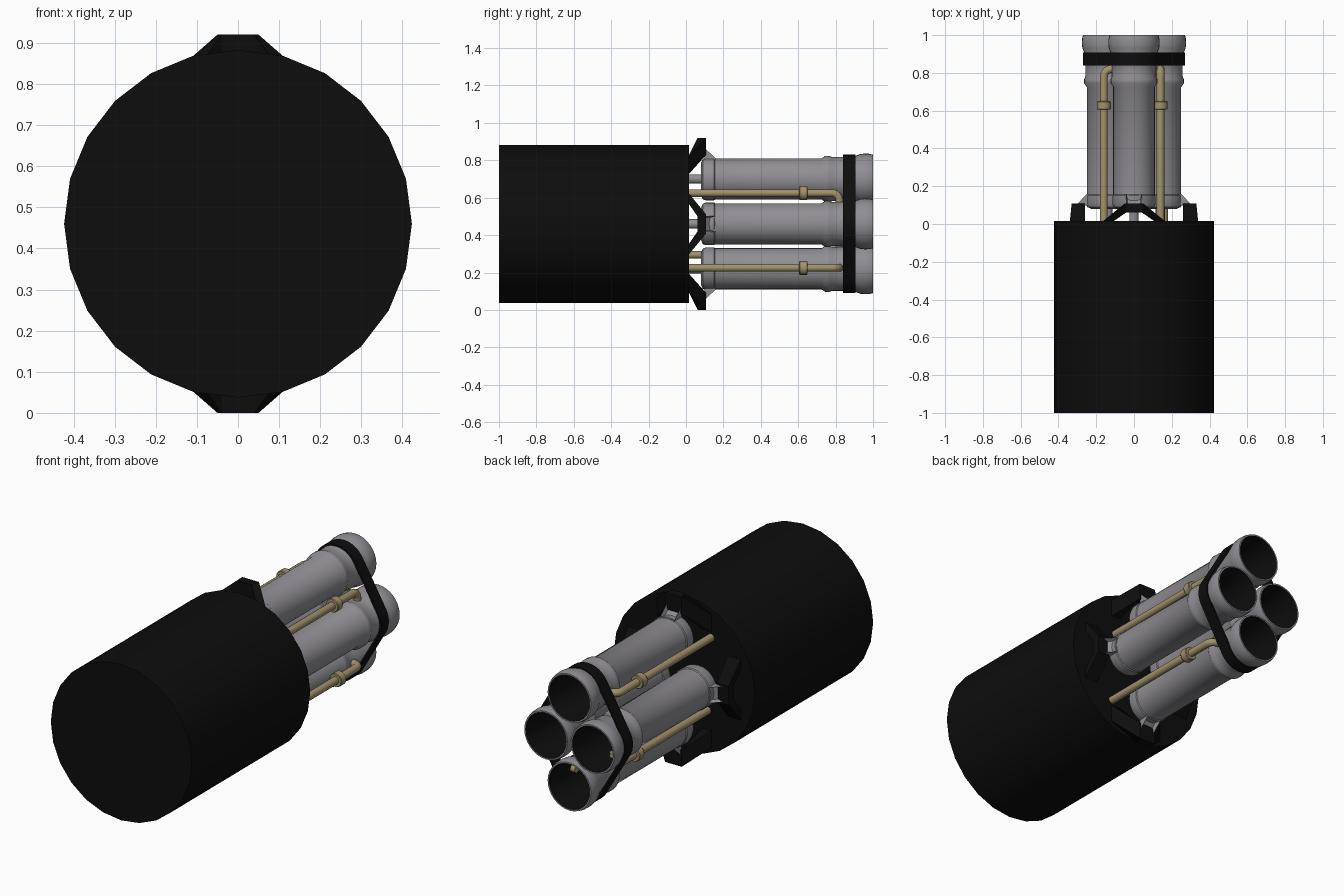
import bpy, bmesh, math
from mathutils import Vector

if "Cube" in bpy.data.objects:
    bpy.data.objects.remove(bpy.data.objects["Cube"])

ZC = 0.46  # height of the long axis


def mat(name, rgb):
    m = bpy.data.materials.new(name)
    m.diffuse_color = (*rgb, 1)
    m.use_nodes = True
    m.node_tree.nodes["Principled BSDF"].inputs["Base Color"].default_value = m.diffuse_color
    return m


BLACK = mat("matte black", (0.004, 0.004, 0.004))
GREY = mat("metal grey", (0.28, 0.27, 0.29))
TAN = mat("pipe tan", (0.36, 0.29, 0.15))


def finish(name, bm, mats, smooth=None):
    bmesh.ops.recalc_face_normals(bm, faces=bm.faces)
    me = bpy.data.meshes.new(name)
    bm.to_mesh(me)
    bm.free()
    ob = bpy.data.objects.new(name, me)
    bpy.context.collection.objects.link(ob)
    for m in mats:
        me.materials.append(m)
    if smooth:
        bpy.ops.object.select_all(action='DESELECT')
        ob.select_set(True)
        bpy.context.view_layer.objects.active = ob
        bpy.ops.object.shade_smooth_by_angle(angle=math.radians(smooth))
    return ob


def lathe(name, cx, cz, profile, n, mats, dark_from=999, smooth=35):
    """Revolve (radius, y) points about an axis parallel to y; both ends capped."""
    bm = bmesh.new()
    rings = [[bm.verts.new((cx + r * math.cos(2 * math.pi * i / n), y,
                            cz + r * math.sin(2 * math.pi * i / n))) for i in range(n)]
             for r, y in profile]
    for k, (a, b) in enumerate(zip(rings, rings[1:])):
        for i in range(n):
            j = (i + 1) % n
            f = bm.faces.new((a[i], a[j], b[j], b[i]))
            f.material_index = 1 if k >= dark_from else 0
    bm.faces.new(rings[0])
    f = bm.faces.new(rings[-1])
    f.material_index = 1 if dark_from < 999 else 0
    return finish(name, bm, mats, smooth)


def loft(name, sections, mats, closed=False):
    """Join equal point loops into a solid."""
    bm = bmesh.new()
    rings = [[bm.verts.new(p) for p in s] for s in sections]
    pairs = list(zip(rings, rings[1:] + rings[:1])) if closed else list(zip(rings, rings[1:]))
    n = len(rings[0])
    for a, b in pairs:
        for i in range(n):
            j = (i + 1) % n
            bm.faces.new((a[i], a[j], b[j], b[i]))
    if not closed:
        bm.faces.new(rings[0])
        bm.faces.new(rings[-1])
    return finish(name, bm, mats)


# Main drum
lathe("drum_body", 0, ZC, [(0.423, -1.0), (0.423, 0.015)], 24, [BLACK])

# Each barrel: name, outward direction (x, z), distance from the axis, bracket tip/base radii
BARRELS = [("right", (1, 0), 0.14, (0.26, 0.33), (0.26, 0.34)),
           ("top", (0, 1), 0.24, (0.37, 0.46), (0.26, 0.355)),
           ("left", (-1, 0), 0.14, (0.26, 0.33), (0.26, 0.34)),
           ("bottom", (0, -1), 0.24, (0.37, 0.46), (0.26, 0.355))]

TUBE = [(0.085, 0.08), (0.108, 0.09), (0.114, 0.105), (0.114, 0.15), (0.110, 0.155),
        (0.110, 0.725), (0.124, 0.745), (0.124, 0.765), (0.118, 0.78), (0.118, 0.84),
        (0.123, 0.85), (0.123, 0.905), (0.133, 0.93), (0.136, 0.955), (0.135, 0.98),
        (0.130, 1.0), (0.122, 1.0), (0.115, 0.95), (0.108, 0.9), (0.104, 0.45)]

for name, (dx, dz), dist, tip, base in BARRELS:
    sx, sz = -dz, dx  # sideways direction

    def pt(r, s, y):
        return Vector((dx * r + sx * s, y, ZC + dz * r + sz * s))

    # Hollow barrel with dark bore, and the rod behind it
    c = pt(dist, 0, 0)
    lathe(name + "_barrel", c.x, c.z, TUBE, 32, [GREY, BLACK], dark_from=16)
    lathe(name + "_rod", c.x, c.z, [(0.025, 0.0), (0.025, 0.09)], 16, [GREY])

    # Arched bracket on the drum face
    def section(s_lo, s_hi, rr, y_lo, y_hi):
        return [pt(rr[0], s_lo, y_lo), pt(rr[1], s_lo, y_lo),
                pt(rr[1], s_hi, y_hi), pt(rr[0], s_hi, y_hi)]

    loft(name + "_bracket", [section(-0.115, -0.17, base, 0.01, 0.01),
                             section(-0.04, -0.05, tip, 0.062, 0.108),
                             section(0.04, 0.05, tip, 0.062, 0.108),
                             section(0.115, 0.17, base, 0.01, 0.01)], [BLACK])

    # Wedge-shaped socket on the barrel, its sloped face recessed
    bm = bmesh.new()
    prof = [(0.09, 0.098), (0.158, 0.098), (0.158, 0.108), (0.112, 0.158), (0.09, 0.158)]
    sides = [[bm.verts.new(pt(dist + r, s, y)) for r, y in prof] for s in (-0.042, 0.042)]
    for i in range(5):
        j = (i + 1) % 5
        f = bm.faces.new((sides[0][i], sides[0][j], sides[1][j], sides[1][i]))
        if i == 2:
            slope = f
    for s in sides:
        bm.faces.new(s)
    bmesh.ops.recalc_face_normals(bm, faces=bm.faces)
    bmesh.ops.inset_region(bm, faces=[slope], thickness=0.011)
    bmesh.ops.translate(bm, verts=slope.verts, vec=-0.022 * slope.normal)
    finish(name + "_socket", bm, [GREY])

# Feed pipes, arranged as a pinwheel: (x, z offset) and the direction of the bend
PIPES = [("right", (0.14, 0.165), (0, -1)), ("top", (-0.16, 0.235), (1, 0)),
         ("left", (-0.14, -0.165), (0, 1)), ("bottom", (0.16, -0.235), (-1, 0))]
for name, (px, pz), (bx, bz) in PIPES:
    start = Vector((px, 0, ZC + pz))
    bend = Vector((bx, 0, bz))
    path = [start, start + Vector((0, 0.78, 0))]
    for i in range(1, 7):
        a = math.pi / 2 * i / 6
        path.append(start + Vector((0, 0.78 + 0.04 * math.sin(a), 0)) + bend * 0.04 * (1 - math.cos(a)))
    path.append(path[-1] + bend * 0.04)
    cu = bpy.data.curves.new(name + "_pipe", 'CURVE')
    cu.dimensions = '3D'
    cu.bevel_depth = 0.021
    cu.bevel_resolution = 3
    cu.use_fill_caps = True
    sp = cu.splines.new('POLY')
    sp.points.add(len(path) - 1)
    for p, q in zip(sp.points, path):
        p.co = (*q, 1)
    cu.materials.append(TAN)
    ob = bpy.data.objects.new(name + "_pipe", cu)
    bpy.context.collection.objects.link(ob)
    bpy.ops.object.select_all(action='DESELECT')
    ob.select_set(True)
    bpy.context.view_layer.objects.active = ob
    bpy.ops.object.convert(target='MESH')
    bpy.ops.object.shade_smooth_by_angle(angle=math.radians(40))
    lathe(name + "_pipe_collar", px, ZC + pz,
          [(0.034, 0.605), (0.037, 0.609), (0.037, 0.646), (0.034, 0.65)], 16, [TAN])

# Strap pulled tight around the four barrels
edge = math.degrees(math.atan2(0.14, 0.24))
arcs = [(0.14, 0, -edge, edge), (0, 0.24, edge, 180 - edge),
        (-0.14, 0, 180 - edge, 180 + edge), (0, -0.24, 180 + edge, 360 - edge)]
sections = []
for cx, cz, a0, a1 in arcs:
    for i in range(13):
        a = math.radians(a0 + (a1 - a0) * i / 12)
        sections.append([(cx + r * math.cos(a), y, ZC + cz + r * math.sin(a))
                         for r, y in ((0.120, 0.84), (0.130, 0.84), (0.130, 0.907), (0.120, 0.907))])
loft("barrel_strap", sections, [BLACK], closed=True)
